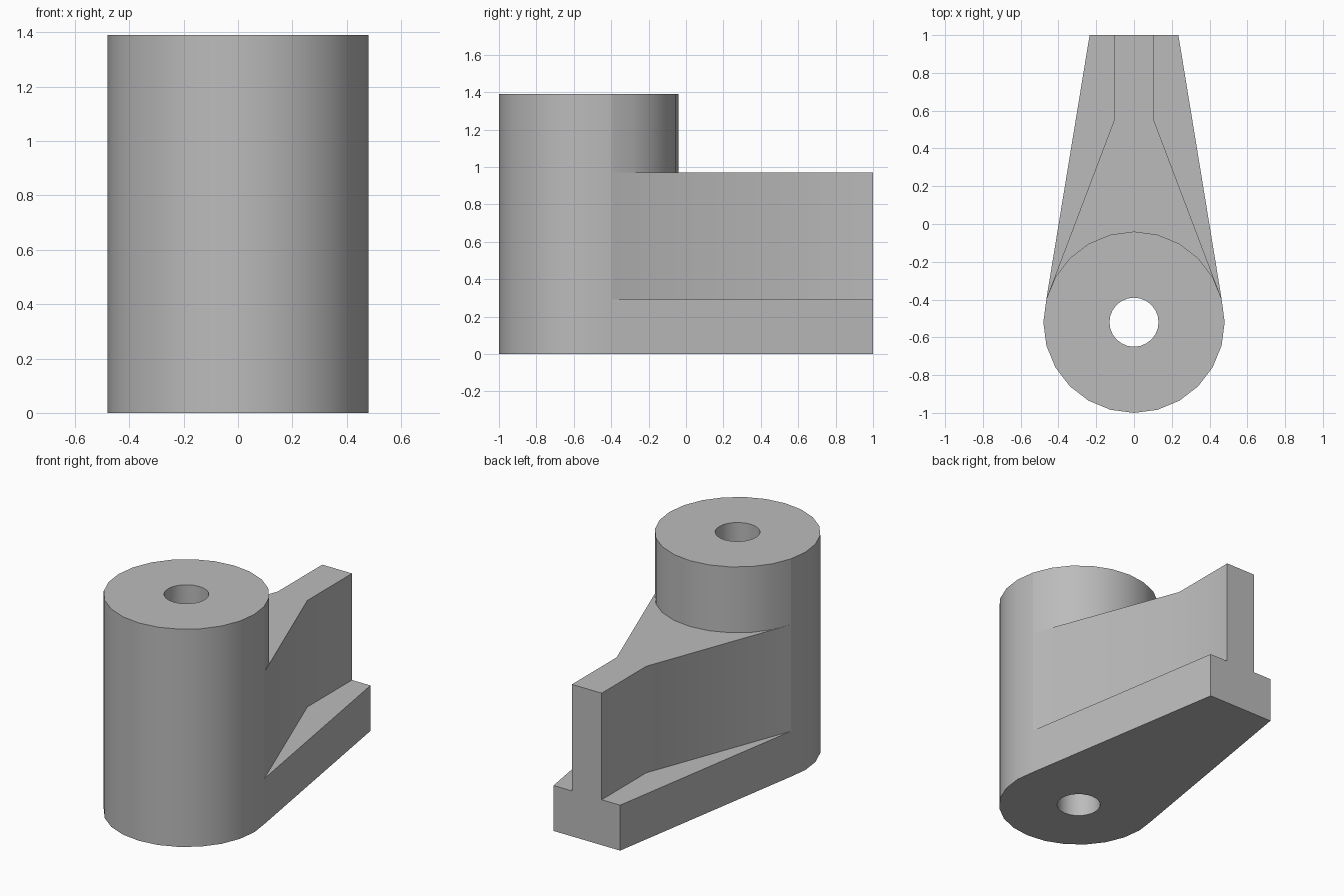
import bpy, bmesh
from math import sin, cos, pi

if "Cube" in bpy.data.objects:
    bpy.data.objects.remove(bpy.data.objects["Cube"], do_unlink=True)

HUB_Y, HUB_R, HOLE_R, SIDES = -0.52, 0.48, 0.13, 24
FLANGE_Z, WEB_Z, TOP_Z = 0.29, 0.97, 1.39

grey = bpy.data.materials.new("plain grey")
grey.use_nodes = True
colour = (0.5, 0.5, 0.5, 1)
grey.diffuse_color = colour
grey.node_tree.nodes["Principled BSDF"].inputs["Base Color"].default_value = colour

bm = bmesh.new()


def face(points):
    return bm.faces.new([bm.verts.new(p) for p in points])


def at(points, z):
    return [(x, y, z) for x, y in points]


def wall(points, low, high):
    """Upright faces along an open path."""
    for (ax, ay), (bx, by) in zip(points, points[1:]):
        face([(ax, ay, low), (bx, by, low), (bx, by, high), (ax, ay, high)])


def circle(radius):
    return [(radius * cos(2 * pi * i / SIDES), HUB_Y + radius * sin(2 * pi * i / SIDES))
            for i in range(SIDES + 1)]


def mirrored(points):
    return [(-x, y) for x, y in points]


# Hub outline, split where the arm leaves it
hub, hole = circle(HUB_R), circle(HOLE_R)
join = SIDES // 2 - 1
back_arc = hub[1:join + 1]
front_arc = hub[join:-1] + hub[:2]
flange_side = [hub[1], (0.235, 1)]
web_side = [hub[1], (0.105, 0.55), (0.105, 1)]

# Hub walls, bore and ring-shaped ends
wall(front_arc, 0, TOP_Z)
wall(back_arc, WEB_Z, TOP_Z)
wall(hole, 0, TOP_Z)
for z in (0, TOP_Z):
    for i in range(SIDES):
        face(at([hub[i], hub[i + 1], hole[i + 1], hole[i]], z))

# Flange and web sides, with the ledge between them
for flip in (list, mirrored):
    wall(flip(flange_side), 0, FLANGE_Z)
    wall(flip(web_side), FLANGE_Z, WEB_Z)
    face(at(flip(flange_side + web_side[:0:-1]), FLANGE_Z))

# Arm underside, web top and T-shaped end
face(at(back_arc + mirrored(flange_side)[1:] + flange_side[:0:-1], 0))
face(at(back_arc + mirrored(web_side)[1:] + web_side[:0:-1], WEB_Z))
half_tee = [(0.235, 0), (0.235, FLANGE_Z), (0.105, FLANGE_Z), (0.105, WEB_Z)]
face([(x, 1, z) for x, z in half_tee + mirrored(half_tee)[::-1]])

# Join into one closed surface
bmesh.ops.remove_doubles(bm, verts=bm.verts, dist=0.0005)
bmesh.ops.recalc_face_normals(bm, faces=bm.faces)
mesh = bpy.data.meshes.new("lever_arm")
bm.to_mesh(mesh)
bm.free()
mesh.materials.append(grey)

arm = bpy.data.objects.new("lever_arm", mesh)
bpy.context.collection.objects.link(arm)
bpy.ops.object.select_all(action='DESELECT')
arm.select_set(True)
bpy.context.view_layer.objects.active = arm
bpy.ops.object.shade_smooth_by_angle()
